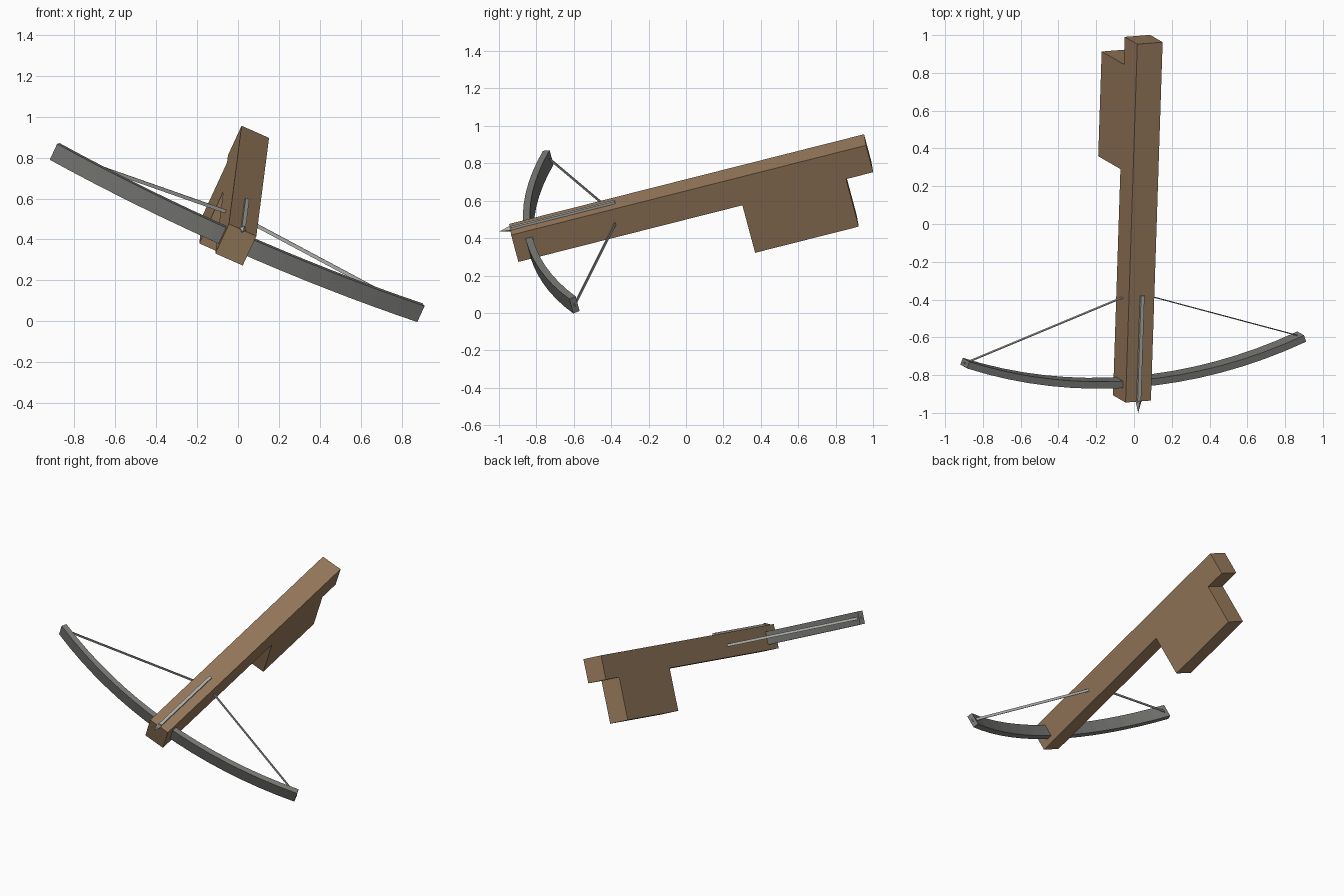
import bpy, bmesh, math
from mathutils import Matrix, Vector

cube = bpy.data.objects.get("Cube")
if cube:
    bpy.data.objects.remove(cube, do_unlink=True)


def material(name, colour):
    mat = bpy.data.materials.new(name)
    mat.use_nodes = True
    mat.diffuse_color = (*colour, 1)
    mat.node_tree.nodes["Principled BSDF"].inputs["Base Color"].default_value = (*colour, 1)
    return mat


wood = material("brown wood", (0.32, 0.20, 0.11))
dark_metal = material("dark grey metal", (0.19, 0.19, 0.18))
pale_metal = material("pale grey", (0.45, 0.45, 0.43))

# Tilted frame: x across, y back along the stock, z up; origin at the front top edge
back = Vector((0.0317, 0.969, 0.245)).normalized()
side = Vector((0.912, 0.074, -0.402))
side = (side - back * side.dot(back)).normalized()
up = side.cross(back)
frame = Matrix((side, back, up)).transposed().to_4x4()
frame.translation = (0.0225, -0.94, 0.446)


def add_part(name, bm, mat):
    bmesh.ops.recalc_face_normals(bm, faces=bm.faces)
    mesh = bpy.data.meshes.new(name)
    bm.to_mesh(mesh)
    bm.free()
    mesh.materials.append(mat)
    obj = bpy.data.objects.new(name, mesh)
    obj.matrix_world = frame
    bpy.context.collection.objects.link(obj)
    return obj


def box(name, low, high, mat):
    bm = bmesh.new()
    low, high = Vector(low), Vector(high)
    place = Matrix.Translation((low + high) / 2) @ Matrix.Diagonal((*(high - low), 1))
    bmesh.ops.create_cube(bm, size=1, matrix=place)
    return add_part(name, bm, mat)


def sweep(name, path, thick, tall, mid, mat):
    """Rectangular section swept along a flat path of (point, normal) pairs."""
    bm = bmesh.new()
    rings = []
    for point, normal in path:
        rings.append([bm.verts.new((*(point + normal * a * thick / 2), mid + b * tall / 2))
                      for a, b in ((-1, -1), (1, -1), (1, 1), (-1, 1))])
    for r, s in zip(rings, rings[1:]):
        for i in range(4):
            j = (i + 1) % 4
            bm.faces.new((r[i], r[j], s[j], s[i]))
    bm.faces.new(rings[0])
    bm.faces.new(rings[-1])
    return add_part(name, bm, mat)


# Stock and butt
half = 0.0735
box("stock", (-half, 0, -0.163), (half, 1.958, 0), wood)
box("butt", (-half, 1.236, -0.451), (half, 1.808, -0.163), wood)

# Bow: circular arc through the stock
radius, start, mid, steps = 2.815, 0.087, -0.084, 16
reach = math.asin(0.977 / radius)
arc = []
for i in range(steps + 1):
    t = reach * (2 * i / steps - 1)
    normal = Vector((math.sin(t), -math.cos(t)))
    arc.append((Vector((0, start + radius)) + normal * radius, normal))
sweep("bow", arc, 0.038, 0.088, mid, dark_metal)

# Two straight string halves, drawn back to the bolt
nock = Vector((0, 0.577))
for name, (tip, _) in (("right_string", arc[0]), ("left_string", arc[-1])):
    run = (tip - nock).normalized()
    normal = Vector((-run.y, run.x))
    sweep(name, [(nock, normal), (tip + run * 0.003, normal)], 0.004, 0.018, mid, pale_metal)

# Bolt shaft and pointed head
box("bolt_shaft", (-0.01, 0, -0.008), (0.01, 0.58, 0.014), pale_metal)
bm = bmesh.new()
bmesh.ops.create_cone(bm, cap_ends=True, segments=4, radius1=0.018, radius2=0, depth=0.067,
                      matrix=Matrix.Translation((0, -0.028, 0.004)) @ Matrix.Rotation(math.pi / 2, 4, "X"))
add_part("bolt_head", bm, pale_metal)
